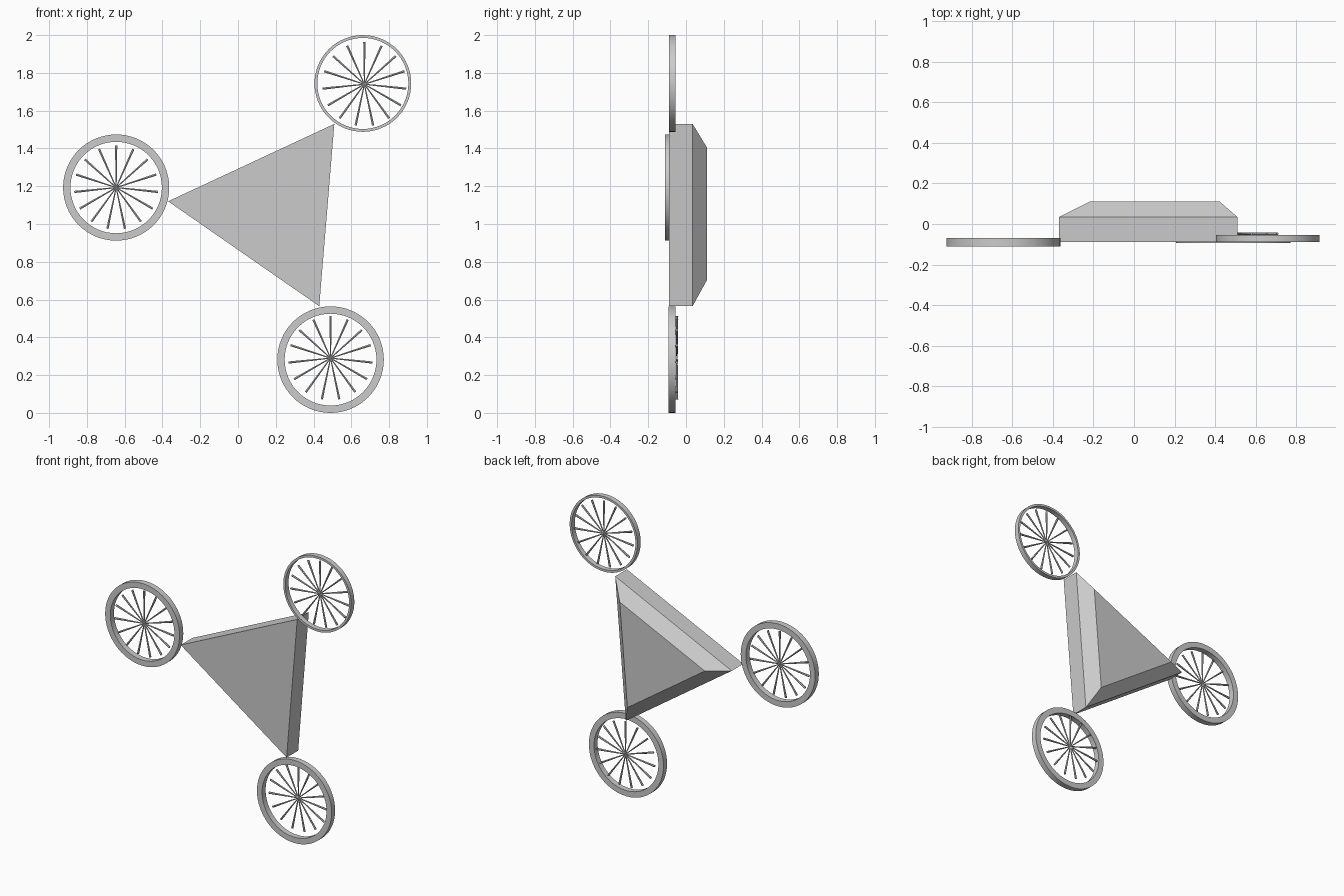
import bpy
import bmesh
from math import cos, sin, tau
from mathutils import Matrix, Vector

cube = bpy.data.objects.get("Cube")
if cube:
    bpy.data.objects.remove(cube, do_unlink=True)

grey = bpy.data.materials.new("plain grey")
grey.use_nodes = True
colour = (0.6, 0.6, 0.6, 1)
grey.diffuse_color = colour
grey.node_tree.nodes["Principled BSDF"].inputs["Base Color"].default_value = colour


def finish(bm, name, smooth=False):
    """Turn a bmesh into a named grey object."""
    bmesh.ops.recalc_face_normals(bm, faces=bm.faces[:])
    mesh = bpy.data.meshes.new(name)
    bm.to_mesh(mesh)
    bm.free()
    mesh.materials.append(grey)
    obj = bpy.data.objects.new(name, mesh)
    bpy.context.collection.objects.link(obj)
    if smooth:
        bpy.ops.object.select_all(action="DESELECT")
        obj.select_set(True)
        bpy.context.view_layer.objects.active = obj
        bpy.ops.object.shade_smooth_by_angle(angle=0.6)
    return obj


def loft(bm, rings, closed=False):
    """Join successive vertex rings with quads; cap the ends unless closed."""
    pairs = list(zip(rings, rings[1:]))
    if closed:
        pairs.append((rings[-1], rings[0]))
    else:
        bm.faces.new(rings[0])
        bm.faces.new(rings[-1])
    for a, b in pairs:
        for i in range(len(a)):
            j = (i + 1) % len(a)
            bm.faces.new((a[i], a[j], b[j], b[i]))


def make_body():
    """Triangular slab with a tapered back."""
    corners = [Vector((-0.37, 0, 1.12)), Vector((0.51, 0, 1.53)), Vector((0.43, 0, 0.565))]
    middle = sum(corners, Vector()) / 3
    bm = bmesh.new()
    rings = []
    for y, scale in ((-0.09, 1), (0.035, 1), (0.11, 0.73)):
        rings.append([bm.verts.new(middle + (c - middle) * scale + Vector((0, y, 0)))
                      for c in corners])
    loft(bm, rings)
    finish(bm, "triangle_body")


def make_rim(name, x, z, outer, inner, front, back, segments=64):
    """Flat-sided hoop around the y axis."""
    bm = bmesh.new()
    rings = []
    for radius, y in ((outer, front), (outer, back), (inner, back), (inner, front)):
        rings.append([bm.verts.new((x + radius * cos(tau * i / segments), y,
                                    z + radius * sin(tau * i / segments)))
                      for i in range(segments)])
    loft(bm, rings, closed=True)
    finish(bm, name, smooth=True)


def make_spokes(name, x, y, z, length=0.223, count=15):
    """Thin spokes that widen from the hub to the tip, the first pointing up."""
    bm = bmesh.new()
    for i in range(count):
        place = (Matrix.Translation((x, y, z)) @ Matrix.Rotation(tau * i / count, 4, "Y")
                 @ Matrix.Translation((0, 0, length / 2)))
        bmesh.ops.create_cone(bm, cap_ends=True, segments=6, radius1=0.003,
                              radius2=0.007, depth=length, matrix=place)
    finish(bm, name)


make_body()

# Wheels: rim centre, outer and inner radius, front and back, then spoke centre
make_rim("right_rim", -0.645, 1.193, 0.281, 0.242, -0.11, -0.07)
make_spokes("right_spokes", -0.645, -0.09, 1.193)
make_rim("upper_left_rim", 0.661, 1.744, 0.256, 0.241, -0.09, -0.055)
make_spokes("upper_left_spokes", 0.669, -0.07, 1.74)
make_rim("lower_left_rim", 0.49, 0.282, 0.282, 0.243, -0.093, -0.055)
make_spokes("lower_left_spokes", 0.49, -0.048, 0.29)
